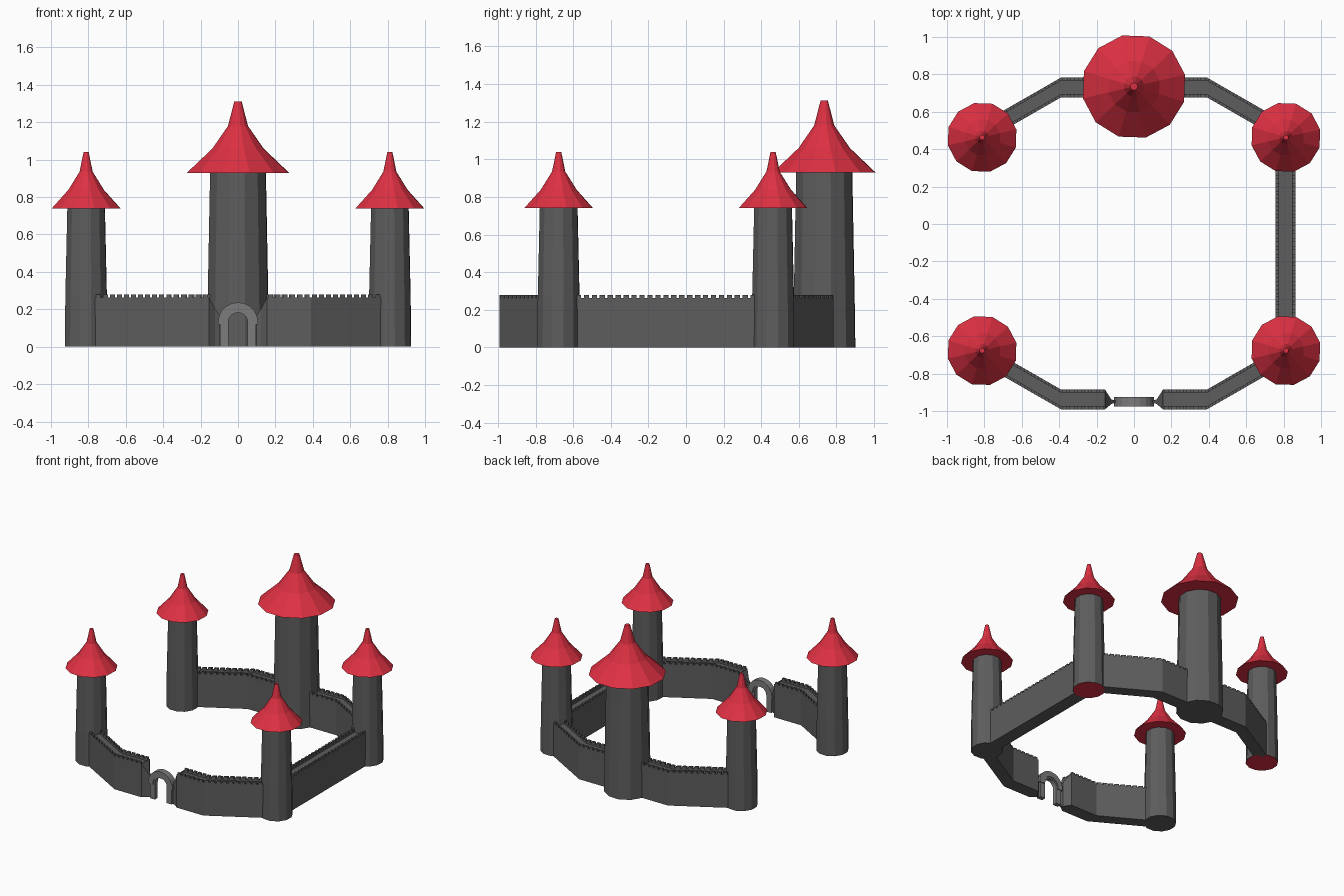
import bpy, bmesh, math
from mathutils import Vector

if "Cube" in bpy.data.objects:
    bpy.data.objects.remove(bpy.data.objects["Cube"])


def material(name, rgb):
    m = bpy.data.materials.new(name)
    m.diffuse_color = (*rgb, 1)
    m.use_nodes = True
    m.node_tree.nodes["Principled BSDF"].inputs["Base Color"].default_value = m.diffuse_color
    return m


RED = material("roof_red", (0.73, 0.03, 0.055))
STONE = material("dark_stone", (0.11, 0.11, 0.11))
GATE = material("gate_stone", (0.2, 0.2, 0.2))


def finish(name, bm, *mats):
    bmesh.ops.recalc_face_normals(bm, faces=bm.faces)
    me = bpy.data.meshes.new(name)
    bm.to_mesh(me)
    bm.free()
    for m in mats:
        me.materials.append(m)
    ob = bpy.data.objects.new(name, me)
    bpy.context.collection.objects.link(ob)
    return ob


def skin(bm, rings):
    """Closed solid through a series of equal-length rings of points."""
    vs = [[bm.verts.new(p) for p in r] for r in rings]
    n = len(vs[0])
    for a, b in zip(vs, vs[1:]):
        for i in range(n):
            j = (i + 1) % n
            bm.faces.new((a[i], a[j], b[j], b[i]))
    return bm.faces.new(vs[0][::-1]), bm.faces.new(vs[-1])


def lathe(bm, x, y, profile, sides=12):
    angs = [math.radians(13) + 2 * math.pi * i / sides for i in range(sides)]
    return skin(bm, [[(x + r * math.cos(a), y + r * math.sin(a), z) for a in angs]
                     for r, z in profile])


def tower(name, x, y, body, roof, red_base=False):
    bm = bmesh.new()
    bottom, _ = lathe(bm, x, y, body)
    bottom.material_index = 1 if red_base else 0
    finish(name, bm, STONE, RED)
    bm = bmesh.new()
    lathe(bm, x, y, roof)
    finish(name + "_roof", bm, RED)


# Towers: four at the corners, one keep at the back
small_body = [(0.117, 0), (0.114, 0.27), (0.103, 0.75)]
small_roof = [(0.188, 0.74), (0.098, 0.838), (0.036, 0.935), (0.014, 1.04)]
for side, sx in (("left", -1), ("right", 1)):
    tower(f"back_{side}_tower", sx * 0.812, 0.463, small_body, small_roof, True)
    tower(f"front_{side}_tower", sx * 0.812, -0.677, small_body, small_roof)
tower("keep", 0, 0.735, [(0.17, 0), (0.166, 0.27), (0.153, 0.94)],
      [(0.28, 0.93), (0.14, 1.06), (0.055, 1.18), (0.02, 1.312)])


# Walls: solid body, parapet strips along both edges, merlons on the strips
def strip(bm, a, b, off, lo, hi, z0, z1):
    pts = [a + off * lo, b + off * lo, b + off * hi, a + off * hi]
    skin(bm, [[(p.x, p.y, z) for p in pts] for z in (z0, z1)])


def wall(bm, path, off):
    w, t, pitch = 0.053, 0.017, 0.042
    for a, b in zip(path, path[1:]):
        a, b, off = Vector(a), Vector(b), Vector(off)
        strip(bm, a, b, off, -w, w, 0, 0.25)
        n = max(1, round((b - a).length / pitch))
        for lo, hi in ((-w, t - w), (w - t, w)):
            strip(bm, a, b, off, lo, hi, 0.25, 0.263)
            for i in range(n):
                p, q = a.lerp(b, (i + 0.17) / n), a.lerp(b, (i + 0.83) / n)
                strip(bm, p, q, off, lo, hi, 0.263, 0.278)


for side, sx in (("left", -1), ("right", 1)):
    # Back wall half
    bm = bmesh.new()
    wall(bm, [(sx * 0.1, 0.73), (sx * 0.39, 0.73), (sx * 0.765, 0.515)], (0, 1))
    finish(f"back_wall_{side}", bm, STONE)
    # Front wall half, with a tapered end towards the gate
    bm = bmesh.new()
    wall(bm, [(sx * 0.155, -0.938), (sx * 0.39, -0.938), (sx * 0.765, -0.723)], (0, 1))

    def section(x, y0, y1, z):
        return [(sx * x, y0, 0), (sx * x, y1, 0), (sx * x, y1, z), (sx * x, y0, z)]
    skin(bm, [section(0.155, -0.991, -0.885, 0.263),
              section(0.122, -0.963, -0.937, 0.2),
              section(0.1, -0.955, -0.945, 0.17)])
    finish(f"front_wall_{side}", bm, STONE)

bm = bmesh.new()
wall(bm, [(0.81, -0.677), (0.81, 0.463)], (1, 0))
finish("right_wall", bm, STONE)


# Gate: arch on legs, with a wider hood ring around its upper half
def arch(name, r0, r1, depth, z_low, zc=0.13, yc=-0.95, steps=10):
    rows = [(1, 0, z_low - zc)]
    rows += [(math.cos(math.pi * i / steps), math.sin(math.pi * i / steps), 0)
             for i in range(steps + 1)]
    rows.append((-1, 0, z_low - zc))
    bm = bmesh.new()
    skin(bm, [[(r * c, yc + d, zc + r * s + dz)
               for r, d in ((r0, -depth), (r1, -depth), (r1, depth), (r0, depth))]
              for c, s, dz in rows])
    finish(name, bm, GATE)


arch("gate_arch", 0.052, 0.096, 0.018, 0)
arch("gate_hood", 0.064, 0.107, 0.025, 0.118)
